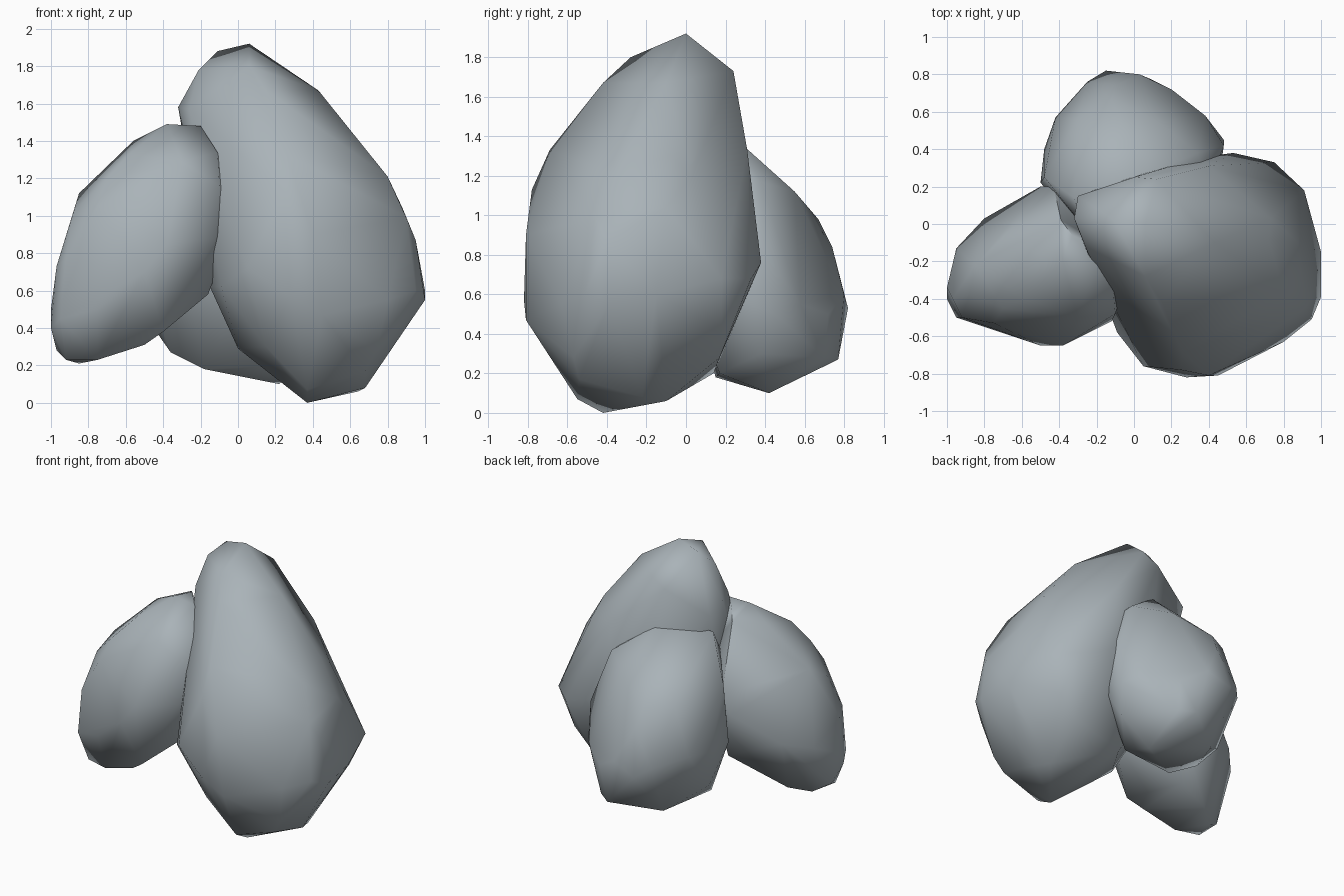
import bpy, bmesh, math

stone = bpy.data.materials.new("blue grey stone")
stone.diffuse_color = (0.40, 0.45, 0.48, 1)


def rock(name, points):
    """Wrap a tight convex skin round a few corner points."""
    bm = bmesh.new()
    for p in points:
        bm.verts.new(p)
    bmesh.ops.convex_hull(bm, input=bm.verts[:])
    bmesh.ops.delete(bm, geom=[v for v in bm.verts if not v.link_faces], context='VERTS')
    bmesh.ops.recalc_face_normals(bm, faces=bm.faces[:])
    mesh = bpy.data.meshes.new(name)
    bm.to_mesh(mesh)
    bm.free()
    mesh.materials.append(stone)
    ob = bpy.data.objects.new(name, mesh)
    bpy.context.collection.objects.link(ob)
    bpy.ops.object.select_all(action='DESELECT')
    ob.select_set(True)
    bpy.context.view_layer.objects.active = ob
    bpy.ops.object.shade_smooth_by_angle(angle=math.radians(75))
    return ob


# Tall rock at front right: foot, belly, shoulders, peak
rock("large_rock", [
    (0.37, -0.42, 0), (0.64, -0.1, 0.06), (0.68, -0.22, 0.08), (0.37, -0.55, 0.07),
    (0.68, -0.54, 0.17), (0.74, -0.57, 0.28), (0.73, -0.04, 0.25), (0.65, 0.17, 0.28),
    (0.25, 0.14, 0.2), (0.0, -0.23, 0.29), (0.15, -0.58, 0.3), (0.78, 0.18, 0.42),
    (1.0, -0.39, 0.55), (1.0, -0.15, 0.6), (0.95, -0.51, 0.6), (0.8, -0.63, 0.55),
    (0.45, -0.81, 0.47), (0.28, -0.82, 0.57), (0.05, -0.76, 0.72), (-0.09, -0.58, 0.62),
    (-0.15, -0.25, 0.62), (-0.15, 0.1, 0.75), (0.05, 0.27, 0.7), (0.53, 0.38, 0.76),
    (0.75, 0.33, 0.68), (0.91, 0.18, 0.68), (0.35, 0.355, 0.95), (0.1, 0.29, 0.95),
    (0.95, -0.4, 0.87), (0.9, -0.46, 0.99), (0.88, -0.1, 1.04), (0.73, 0.03, 1.2),
    (0.72, -0.08, 1.3), (0.8, -0.36, 1.21), (0.4, -0.81, 0.9), (0.25, -0.78, 1.13),
    (0.26, -0.69, 1.33), (0.4, 0.31, 1.33),
    (0.06, 0, 1.92), (-0.11, 0.02, 1.88), (0.43, -0.1, 1.67), (0.12, 0.24, 1.73),
    (-0.3, 0.15, 1.5), (-0.32, 0.03, 1.58), (-0.21, -0.05, 1.78), (0.06, -0.28, 1.8),
    (0.15, -0.42, 1.67), (-0.26, -0.12, 1.57), (0.0, 0.25, 1.66),
])

# Leaning rock on the left
rock("left_rock", [
    (-0.85, -0.25, 0.21), (-0.92, -0.42, 0.23), (-0.75, -0.47, 0.23), (-0.73, -0.14, 0.25),
    (-0.5, -0.1, 0.33), (-0.5, -0.5, 0.31), (-0.4, -0.55, 0.38), (-0.97, -0.3, 0.28),
    (-1.0, -0.4, 0.4), (-1.0, -0.34, 0.5), (-0.95, -0.5, 0.45), (-0.75, -0.56, 0.5),
    (-0.95, -0.13, 0.6), (-0.8, 0.03, 0.65), (-0.4, 0.08, 0.48), (-0.16, -0.37, 0.58),
    (-0.5, -0.65, 0.7), (-0.38, -0.65, 0.85), (-0.12, -0.52, 0.88), (-0.97, -0.4, 0.73),
    (-0.92, -0.5, 0.77), (-0.88, -0.38, 1.02), (-0.85, -0.22, 1.12), (-0.75, -0.53, 1.05),
    (-0.7, -0.45, 1.2), (-0.58, -0.4, 1.33), (-0.5, 0.2, 0.85), (-0.43, 0.2, 0.98),
    (-0.2, 0.0, 0.9), (-0.56, -0.14, 1.4), (-0.38, -0.2, 1.49), (-0.33, -0.06, 1.48),
    (-0.2, -0.22, 1.48), (-0.11, -0.37, 1.34), (-0.1, -0.48, 1.16), (-0.3, -0.5, 1.29),
    (-0.39, 0.02, 1.44), (0.0, -0.2, 1.0),
])

# Smaller rock at the back
rock("back_rock", [
    (0.22, 0.42, 0.1), (0.22, 0.17, 0.2), (-0.18, 0.15, 0.18), (-0.2, 0.55, 0.2),
    (-0.36, 0.22, 0.27), (-0.43, 0.35, 0.37), (0.1, 0.77, 0.27), (0.2, 0.7, 0.28),
    (0.43, 0.38, 0.3), (-0.15, 0.82, 0.53), (0.03, 0.8, 0.6), (-0.25, 0.76, 0.6),
    (0.2, 0.72, 0.5), (0.38, 0.58, 0.55), (0.48, 0.45, 0.5), (0.48, 0.42, 0.78),
    (-0.42, 0.57, 0.66), (-0.48, 0.4, 0.65), (-0.5, 0.22, 0.66), (-0.1, 0.74, 0.84),
    (-0.12, 0.67, 0.98), (-0.3, 0.56, 1.0), (0.12, 0.55, 1.12), (-0.48, 0.25, 1.08),
    (0.34, 0.38, 1.17), (0.06, 0.26, 1.38), (-0.32, 0.14, 1.39), (-0.1, 0.1, 1.38),
    (-0.3, 0.0, 0.8), (0.1, 0.0, 0.7), (-0.28, 0.0, 1.2), (0.45, 0.2, 0.6),
    (0.4, 0.22, 1.1), (0.25, 0.22, 1.25),
])
